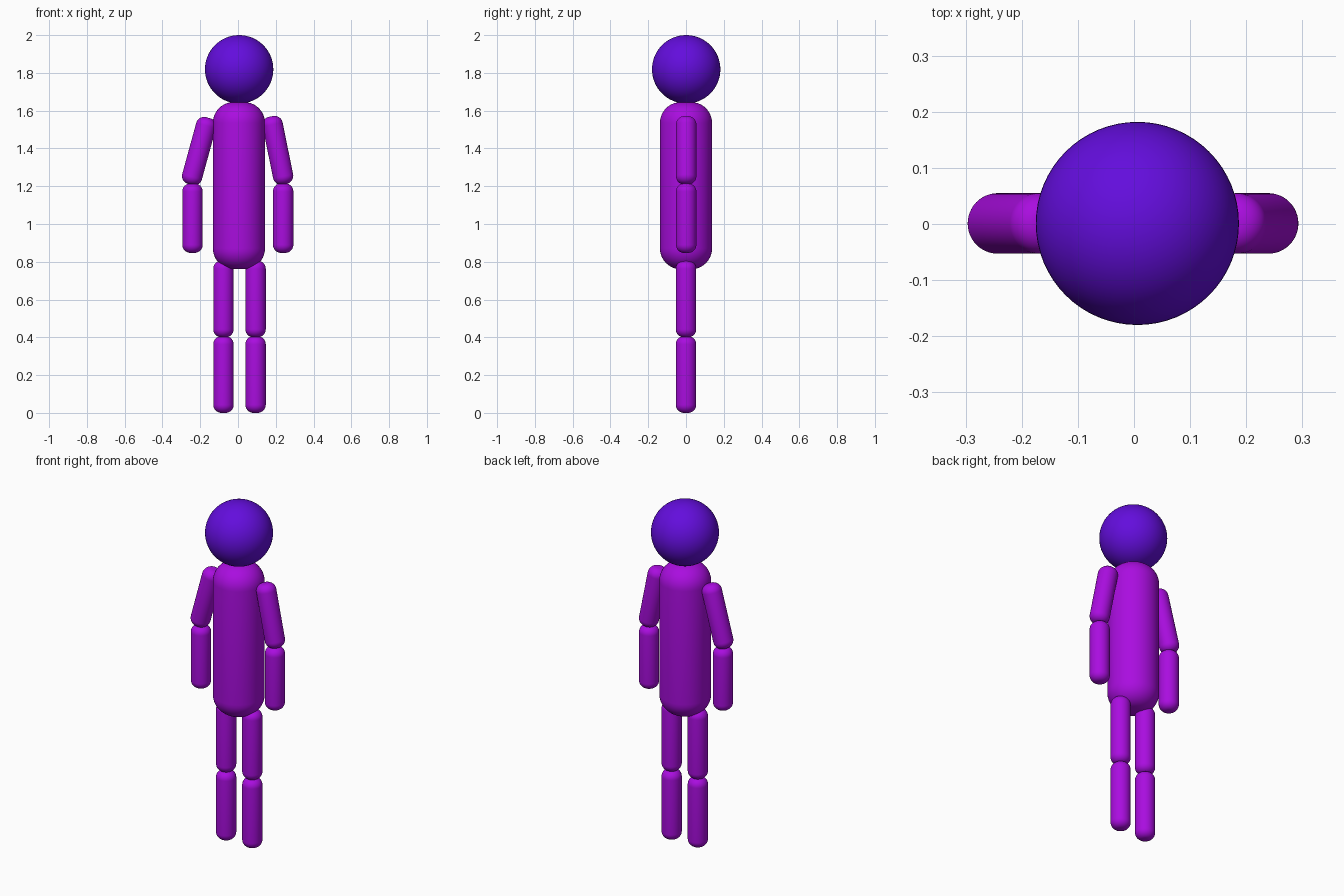
import bpy, bmesh, math
from mathutils import Matrix, Vector

if "Cube" in bpy.data.objects:
    bpy.data.objects.remove(bpy.data.objects["Cube"])


def make_material(name, rgb):
    m = bpy.data.materials.new(name)
    m.diffuse_color = (*rgb, 1.0)
    m.use_nodes = True
    m.node_tree.nodes["Principled BSDF"].inputs["Base Color"].default_value = m.diffuse_color
    return m


purple = make_material("purple", (0.40, 0.004, 0.74))
indigo = make_material("indigo", (0.125, 0.004, 0.72))


def finish(name, bm, mat):
    me = bpy.data.meshes.new(name)
    bmesh.ops.recalc_face_normals(bm, faces=bm.faces)
    bm.to_mesh(me)
    bm.free()
    me.materials.append(mat)
    for p in me.polygons:
        p.use_smooth = True
    ob = bpy.data.objects.new(name, me)
    bpy.context.collection.objects.link(ob)
    return ob


def pill(name, centre, radius, length, tilt=0.0, cap=0.8, segs=48, steps=10):
    """Cylinder with rounded ends, tilted in the x-z plane."""
    fillet = radius * cap
    flat = radius - fillet
    profile = []
    for i in range(steps + 1):
        a = math.pi / 2 * i / steps
        profile.append((flat + fillet * math.sin(a),
                        -length / 2 + fillet * (1 - math.cos(a))))
    profile += [(r, -z) for r, z in reversed(profile)]
    bm = bmesh.new()
    rings = []
    for r, z in profile:
        rings.append([bm.verts.new((r * math.cos(2 * math.pi * k / segs),
                                    r * math.sin(2 * math.pi * k / segs), z))
                      for k in range(segs)])
    for a, b in zip(rings, rings[1:]):
        for k in range(segs):
            n = (k + 1) % segs
            bm.faces.new((a[k], a[n], b[n], b[k]))
    bm.faces.new(rings[0])
    bm.faces.new(rings[-1])
    bm.transform(Matrix.Translation(Vector(centre))
                 @ Matrix.Rotation(math.radians(tilt), 4, 'Y'))
    return finish(name, bm, mat=purple)


# Head
bm = bmesh.new()
bmesh.ops.create_uvsphere(bm, u_segments=64, v_segments=32, radius=0.181)
bm.transform(Matrix.Translation((0.006, 0.001, 1.819)))
finish("head", bm, indigo)

# Torso
pill("torso", (0.005, 0, 1.203), 0.138, 0.885)

# Legs
for side, x in (("left", -0.077), ("right", 0.093)):
    pill(side + "_lower_leg", (x, 0, 0.203), 0.054, 0.406)
    pill(side + "_upper_leg", (x, 0, 0.603), 0.054, 0.406)

# Arms: tilted upper arm and hanging forearm
for side, x_fore, x_up, z_up, tilt in (("left", -0.241, -0.206, 1.386, 15.3),
                                       ("right", 0.239, 0.211, 1.390, -11.5)):
    pill(side + "_forearm", (x_fore, 0.001, 1.031), 0.054, 0.368)
    pill(side + "_upper_arm", (x_up, 0.001, z_up), 0.054, 0.366, tilt)
